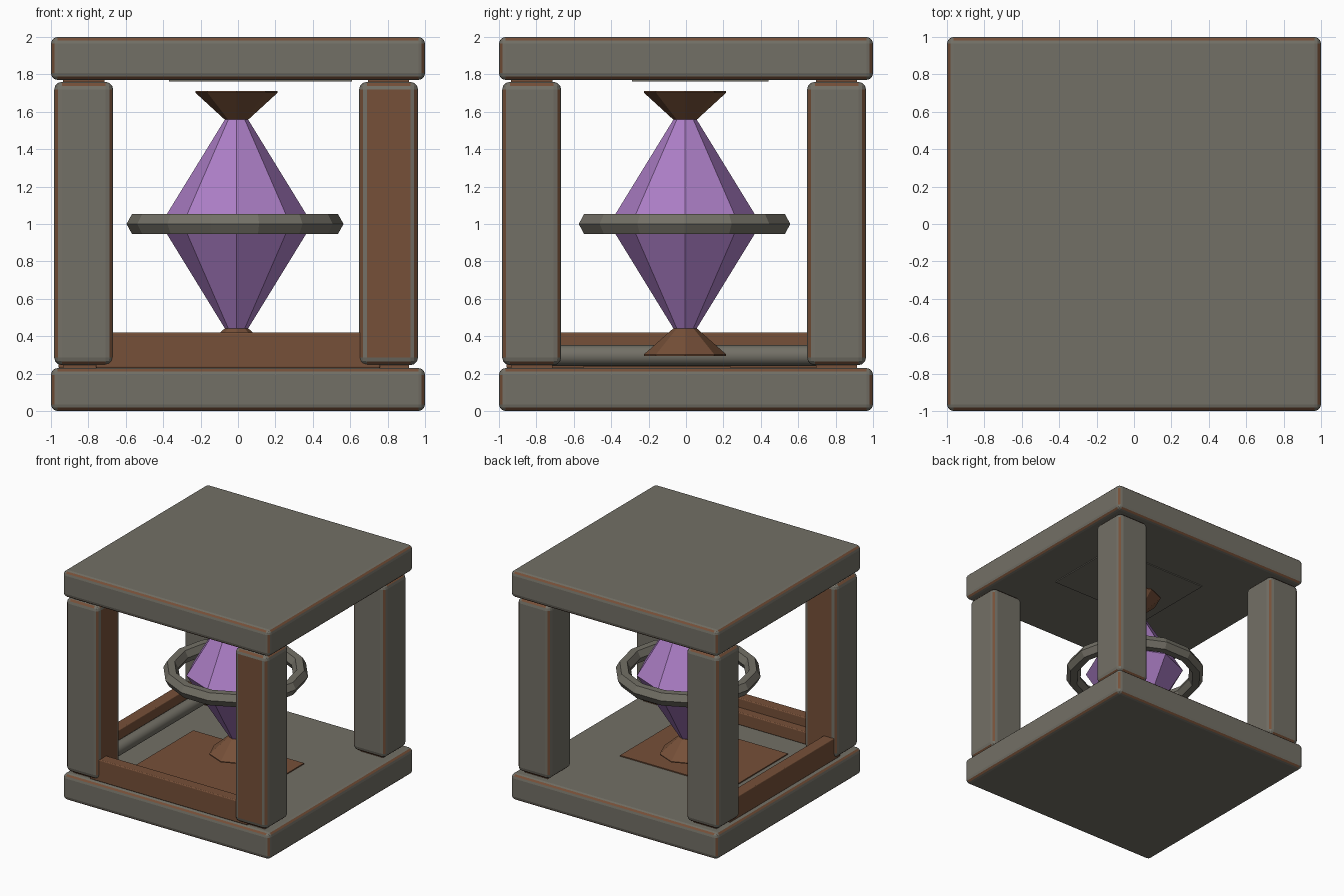
import bpy, bmesh, math
from mathutils import Vector

if "Cube" in bpy.data.objects:
    bpy.data.objects.remove(bpy.data.objects["Cube"])


def material(name, rgb):
    m = bpy.data.materials.new(name)
    m.diffuse_color = (*rgb, 1)
    m.use_nodes = True
    m.node_tree.nodes["Principled BSDF"].inputs["Base Color"].default_value = m.diffuse_color
    return m


GREY = material("stone grey", (0.171, 0.162, 0.133))
BROWN = material("rust brown", (0.181, 0.080, 0.040))
PURPLE = material("crystal purple", (0.413, 0.209, 0.565))


def finish(bm, name, mats):
    bmesh.ops.recalc_face_normals(bm, faces=bm.faces)
    me = bpy.data.meshes.new(name)
    bm.to_mesh(me)
    bm.free()
    for m in mats:
        me.materials.append(m)
    ob = bpy.data.objects.new(name, me)
    bpy.context.collection.objects.link(ob)
    return ob


def block(name, lo, hi, mats, bevel=0.0, brown_sides=()):
    """Bevelled box; with two materials the middle bevel strips take the second."""
    lo, hi = Vector(lo), Vector(hi)
    bm = bmesh.new()
    bmesh.ops.create_cube(bm, size=1)
    for v in bm.verts:
        v.co = Vector([(lo[i] + hi[i]) / 2 + v.co[i] * (hi[i] - lo[i]) for i in range(3)])
    if bevel:
        bmesh.ops.bevel(bm, geom=bm.edges[:], offset=bevel, segments=3,
                        profile=0.5, affect='EDGES')
    bm.normal_update()
    if len(mats) > 1:
        for f in bm.faces:
            n = sorted(abs(c) for c in f.normal)
            if n[0] < 0.05 and n[1] > 0.6:
                f.material_index = 1
            if any(f.normal.dot(Vector(s)) > 0.99 for s in brown_sides):
                f.material_index = 1
    return finish(bm, name, mats)


def lathe(name, profile, sides, mat, centre, closed=False, turn=0.0):
    """Spin a (radius, height) profile around the vertical axis."""
    bm = bmesh.new()
    rings = []
    for k in range(sides):
        a = turn + math.tau * k / sides
        rings.append([bm.verts.new((centre[0] + r * math.cos(a),
                                    centre[1] + r * math.sin(a), z)) for r, z in profile])
    n = len(profile)
    for k in range(sides):
        p, q = rings[k], rings[(k + 1) % sides]
        for i in range(n if closed else n - 1):
            j = (i + 1) % n
            bm.faces.new((p[i], q[i], q[j], p[j]))
    if not closed:
        bm.faces.new([r[0] for r in rings])
        bm.faces.new([r[-1] for r in rings])
    return finish(bm, name, [mat])


# Base and roof slabs
block("base_slab", (-1, -1, 0), (1, 1, 0.23), [GREY, BROWN], 0.036)
block("roof_slab", (-1, -1, 1.77), (1, 1, 2), [GREY, BROWN], 0.036)

# Corner posts, with some faces left rusty
rusty = {(-1, -1): [(1, 0, 0), (0, 1, 0)], (1, -1): [(0, -1, 0)]}
for sx, side in ((-1, "left"), (1, "right")):
    for sy, end in ((-1, "front"), (1, "back")):
        cx, cy, h = sx * 0.815 - 0.01, sy * 0.815 - 0.01, 0.158
        block(f"{end}_{side}_post", (cx - h, cy - h, 0.245), (cx + h, cy + h, 1.76),
              [GREY, BROWN], 0.042, rusty.get((sx, sy), ()))
        # Rusty core joining the post to both slabs
        block(f"{end}_{side}_post_core", (cx - 0.11, cy - 0.11, 0.2),
              (cx + 0.11, cy + 0.11, 1.8), [BROWN])

# Low rails on the front and left, with an inner ledge and pipe
block("front_rail", (-0.76, -0.96, 0.23), (0.76, -0.86, 0.42), [BROWN], 0.008)
block("front_rail_ledge", (-0.76, -0.87, 0.23), (0.76, -0.78, 0.34), [BROWN], 0.008)
block("left_rail", (-0.96, -0.76, 0.23), (-0.86, 0.76, 0.42), [BROWN], 0.008)
pipe = lathe("left_pipe", [(0.055, -0.72), (0.055, 0.72)], 16, GREY, (0, 0))
pipe.rotation_euler.x = math.pi / 2
pipe.location = (-0.82, 0, 0.297)

# Thin floor and ceiling plates
block("floor_plate", (-0.6, -0.55, 0.225), (0.47, 0.24, 0.239), [BROWN])
block("ceiling_plate", (-0.37, -0.29, 1.762), (0.61, 0.44, 1.775), [GREY])

# Crystal with its holders
AXIS = (-0.008, -0.005)
lathe("crystal", [(0.055, 0.43), (0.405, 1.0), (0.055, 1.57)], 8, PURPLE, AXIS)
lathe("lower_holder", [(0.22, 0.295), (0.22, 0.303), (0.065, 0.44)], 8, BROWN, AXIS)
lathe("upper_holder", [(0.065, 1.56), (0.22, 1.702), (0.22, 1.71)], 8, BROWN, AXIS)

# Ring around the crystal, six-sided in section
section = [(0.52 + 0.06 * math.cos(k * math.tau / 6), 1.0 + 0.063 * math.sin(k * math.tau / 6))
           for k in range(6)]
lathe("ring", section, 14, GREY, (-0.016, -0.008), closed=True)

for ob in bpy.data.objects:
    if ob.name in ("left_pipe", "crystal"):
        bpy.context.view_layer.objects.active = ob
        ob.select_set(True)
bpy.ops.object.shade_smooth_by_angle(angle=math.radians(30))
